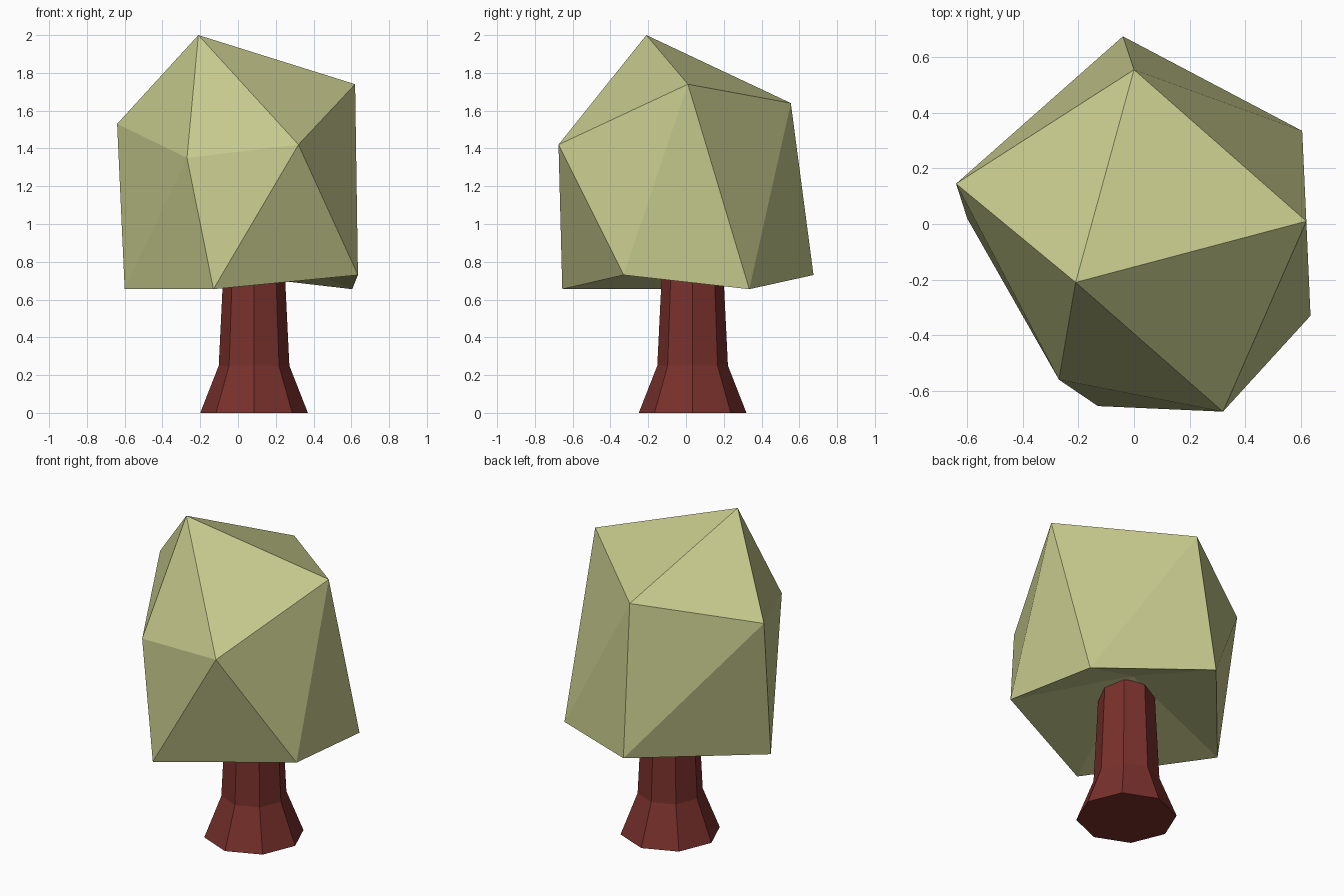
import bpy, math

if "Cube" in bpy.data.objects:
    bpy.data.objects.remove(bpy.data.objects["Cube"])


def make_object(name, verts, faces, color):
    mesh = bpy.data.meshes.new(name)
    mesh.from_pydata(verts, [], faces)
    mesh.update()
    mat = bpy.data.materials.new(name + "_color")
    mat.diffuse_color = color
    mat.use_nodes = True
    mat.node_tree.nodes["Principled BSDF"].inputs["Base Color"].default_value = mat.diffuse_color
    mesh.materials.append(mat)
    obj = bpy.data.objects.new(name, mesh)
    bpy.context.collection.objects.link(obj)
    return obj


# Trunk: eight-sided, flared at the foot
cx, cy, sides = 0.085, 0.035, 8
profile = [(0.285, 0.0), (0.187, 0.25), (0.165, 0.70), (0.155, 0.92)]
verts = [(cx + r * math.cos(math.tau * i / sides),
          cy + r * math.sin(math.tau * i / sides), z)
         for r, z in profile for i in range(sides)]
faces = [tuple(reversed(range(sides)))]
for k in range(len(profile) - 1):
    for i in range(sides):
        a, b = k * sides + i, k * sides + (i + 1) % sides
        faces.append((a, b, b + sides, a + sides))
faces.append(tuple(range(len(verts) - sides, len(verts))))
make_object("trunk", verts, faces, (0.19, 0.03, 0.025, 1))

# Foliage: distorted icosahedron - top, upper ring, lower ring, tucked-in bottom
top = [(-0.21, -0.21, 2.0)]
upper = [(0.62, 0.01, 1.74), (0.0, 0.555, 1.64), (-0.64, 0.145, 1.53),
         (-0.27, -0.56, 1.35), (0.32, -0.675, 1.42)]
lower = [(0.605, 0.335, 0.655), (-0.04, 0.675, 0.73), (-0.60, 0.02, 0.655),
         (-0.13, -0.655, 0.655), (0.635, -0.33, 0.73)]
bottom = [(0.18, 0.20, 0.82)]
faces = []
for i in range(5):
    j = (i + 1) % 5
    u0, u1, l0, l1 = 1 + i, 1 + j, 6 + i, 6 + j
    faces += [(0, u0, u1), (u0, l0, u1), (u1, l0, l1), (11, l1, l0)]
make_object("foliage", top + upper + lower + bottom, faces, (0.56, 0.58, 0.26, 1))
